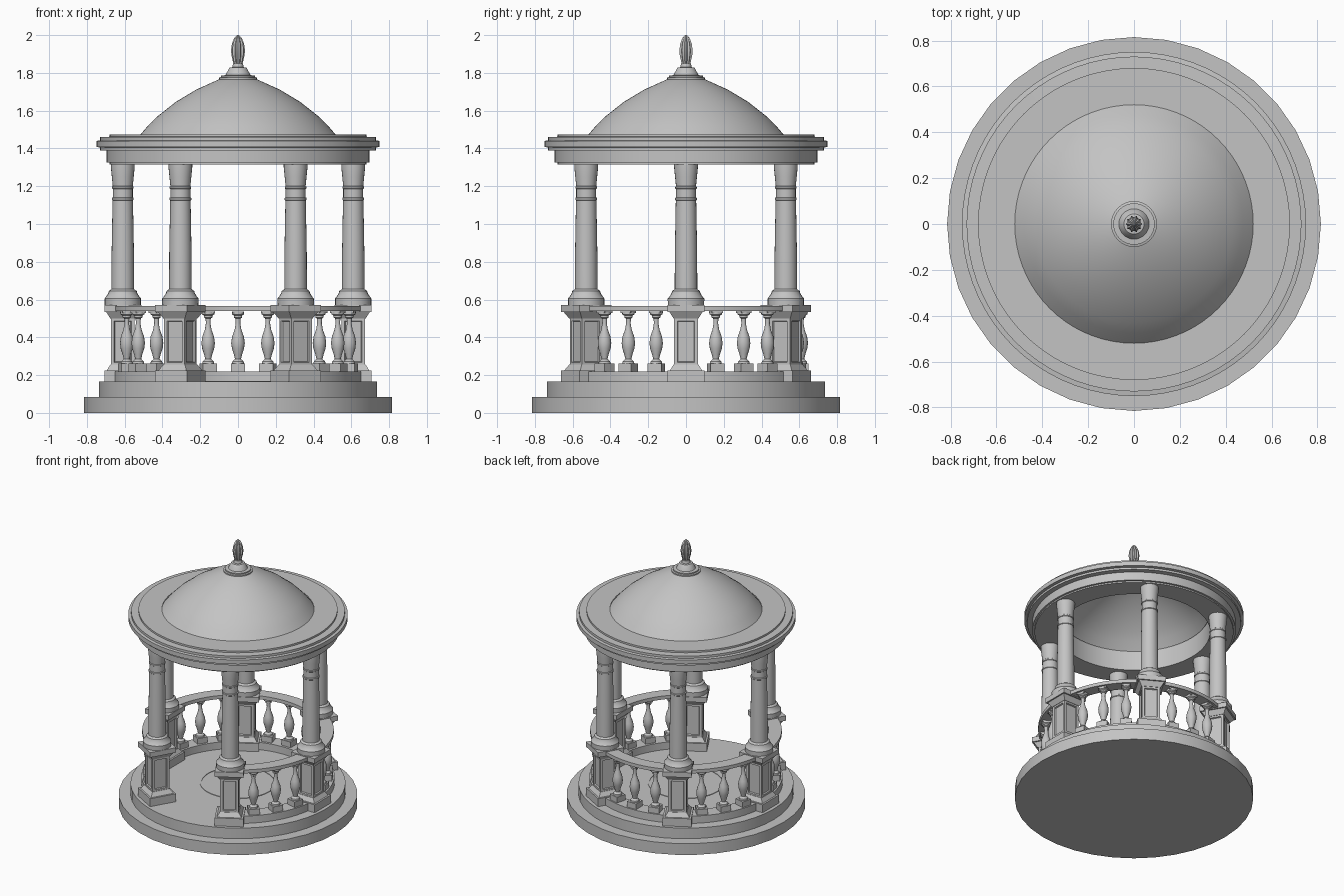
import bpy, bmesh, math
from mathutils import Matrix, Vector

cube = bpy.data.objects.get("Cube")
if cube:
    bpy.data.objects.remove(cube, do_unlink=True)

stone = bpy.data.materials.new("grey_stone")
stone.use_nodes = True
GREY = (0.55, 0.55, 0.55, 1)
stone.diffuse_color = GREY
stone.node_tree.nodes["Principled BSDF"].inputs["Base Color"].default_value = GREY

COLUMN_RADIUS = 0.61


def finish(name, bm, smooth=True):
    bmesh.ops.recalc_face_normals(bm, faces=bm.faces)
    mesh = bpy.data.meshes.new(name)
    bm.to_mesh(mesh)
    bm.free()
    mesh.materials.append(stone)
    obj = bpy.data.objects.new(name, mesh)
    bpy.context.collection.objects.link(obj)
    if smooth:
        bpy.ops.object.select_all(action='DESELECT')
        obj.select_set(True)
        bpy.context.view_layer.objects.active = obj
        bpy.ops.object.shade_smooth_by_angle(angle=math.radians(32))
    return obj


def sweep(bm, profile, steps, start=0.0, end=math.tau, closed=False, flute=0.0):
    """Turn an (r, z) profile about z; a part turn gets capped ends."""
    full = abs(end - start - math.tau) < 1e-6
    rings = []
    for i in range(steps if full else steps + 1):
        a = start + (end - start) * i / steps
        k = 1 - flute * (i % 2)
        rings.append([bm.verts.new((r * k * math.cos(a), r * k * math.sin(a), z))
                      for r, z in profile])
    n = len(profile)
    for i in range(steps):
        p, q = rings[i], rings[(i + 1) % len(rings)]
        for j in range(n if closed else n - 1):
            k = (j + 1) % n
            bm.faces.new((p[j], q[j], q[k], p[k]))
    if closed and not full:
        bm.faces.new(rings[0])
        bm.faces.new(rings[-1])
    elif not closed:
        bm.faces.new([r[0] for r in rings])
        bm.faces.new([r[-1] for r in rings])


def turned(name, profile, steps, closed=False, flute=0.0):
    bm = bmesh.new()
    sweep(bm, profile, steps, closed=closed, flute=flute)
    return finish(name, bm)


def box(bm, half, z0, z1, top_half=None):
    """Square block, optionally flared towards its top."""
    top_half = top_half or half
    low, high = [[bm.verts.new((sx * h, sy * h, z)) for sx, sy in
                  ((-1, -1), (1, -1), (1, 1), (-1, 1))]
                 for h, z in ((half, z0), (top_half, z1))]
    sides = [bm.faces.new((low[i], low[(i + 1) % 4], high[(i + 1) % 4], high[i]))
             for i in range(4)]
    bm.faces.new(low[::-1])
    bm.faces.new(high)
    return sides


def place(obj, angle):
    obj.matrix_world = (Matrix.Rotation(angle, 4, 'Z')
                        @ Matrix.Translation((COLUMN_RADIUS, 0, 0)))


def copies(obj, name, angles):
    """Set the first object and linked copies around the circle."""
    for i, a in enumerate(angles):
        o = obj if i == 0 else obj.copy()
        if i:
            bpy.context.collection.objects.link(o)
        o.name = f"{name}_{i + 1}"
        place(o, math.radians(a))


# Stepped base and floor ring
turned("lower_step", [(0.815, 0), (0.815, 0.085)], 36)
turned("upper_step", [(0.735, 0.08), (0.735, 0.165)], 48)
turned("floor_ring", [(0.25, 0.16), (0.26, 0.16), (0.26, 0.169), (0.25, 0.169)], 48, closed=True)

# Pedestals with a sunk panel on each side
bm = bmesh.new()
box(bm, 0.098, 0.16, 0.225)
box(bm, 0.085, 0.225, 0.255, 0.066)
panels = box(bm, 0.063, 0.25, 0.505)
bmesh.ops.recalc_face_normals(bm, faces=bm.faces)
bmesh.ops.inset_individual(bm, faces=panels, thickness=0.025, depth=0)
bmesh.ops.inset_individual(bm, faces=panels, thickness=0.005, depth=-0.01)
box(bm, 0.066, 0.5, 0.535, 0.088)
box(bm, 0.098, 0.535, 0.572)
copies(finish("pedestal", bm, False), "pedestal", range(0, 360, 60))

# Columns
column = turned("column", [
    (0.096, 0.57), (0.097, 0.605), (0.088, 0.615), (0.076, 0.635), (0.074, 0.645),
    (0.06, 0.655), (0.059, 0.85), (0.054, 1.125), (0.058, 1.128), (0.058, 1.138),
    (0.053, 1.141), (0.053, 1.185), (0.057, 1.188), (0.057, 1.197), (0.053, 1.2),
    (0.058, 1.25), (0.063, 1.3), (0.063, 1.32)], 24)
copies(column, "column", range(0, 360, 60))

# Balusters, three in each bay except the open front
bm = bmesh.new()
box(bm, 0.038, 0.22, 0.262)
box(bm, 0.03, 0.53, 0.548)
sweep(bm, [(0.032, 0.26), (0.03, 0.272), (0.016, 0.285), (0.022, 0.31), (0.032, 0.34),
           (0.036, 0.37), (0.031, 0.405), (0.018, 0.44), (0.012, 0.475), (0.014, 0.5),
           (0.022, 0.505), (0.022, 0.515), (0.033, 0.522), (0.033, 0.535)], 16)
bays = [b for b in range(0, 360, 60) if b != 240]
copies(finish("baluster", bm), "baluster", [b + d for b in bays for d in (15, 30, 45)])

# Curved curbs and handrails
for i, b in enumerate(bays):
    for name, inner, outer, z0, z1 in (("curb", 0.555, 0.66, 0.16, 0.22),
                                       ("handrail", 0.565, 0.655, 0.54, 0.566)):
        bm = bmesh.new()
        sweep(bm, [(inner, z0), (outer, z0), (outer, z1), (inner, z1)], 12,
              math.radians(b + 5), math.radians(b + 55), closed=True)
        finish(f"{name}_{i + 1}", bm)

# Ring beam and cornice
turned("cornice", [
    (0.52, 1.315), (0.68, 1.315), (0.68, 1.325), (0.695, 1.325), (0.695, 1.388),
    (0.73, 1.39), (0.73, 1.405), (0.75, 1.408), (0.75, 1.44), (0.73, 1.443),
    (0.73, 1.46), (0.68, 1.462), (0.68, 1.475), (0.52, 1.475)], 72, closed=True)

# Hollow dome
outer = [(0.52, 1.47), (0.475, 1.522), (0.43, 1.567), (0.33, 1.646), (0.22, 1.712),
         (0.1, 1.766), (0.05, 1.778)]
inner = [(r - 0.008, z - 0.012) for r, z in reversed(outer)]
turned("dome", outer + inner, 72, closed=True)

# Finial with a fluted bud
turned("finial_base", [
    (0.06, 1.755), (0.1, 1.762), (0.1, 1.775), (0.09, 1.778), (0.09, 1.786), (0.066, 1.788),
    (0.06, 1.8), (0.047, 1.825), (0.044, 1.828), (0.03, 1.83), (0.026, 1.85)], 32)
turned("finial_bud", [
    (0.02, 1.84), (0.027, 1.86), (0.035, 1.895), (0.037, 1.92), (0.032, 1.955),
    (0.02, 1.985), (0.004, 2.0)], 20, flute=0.22)
